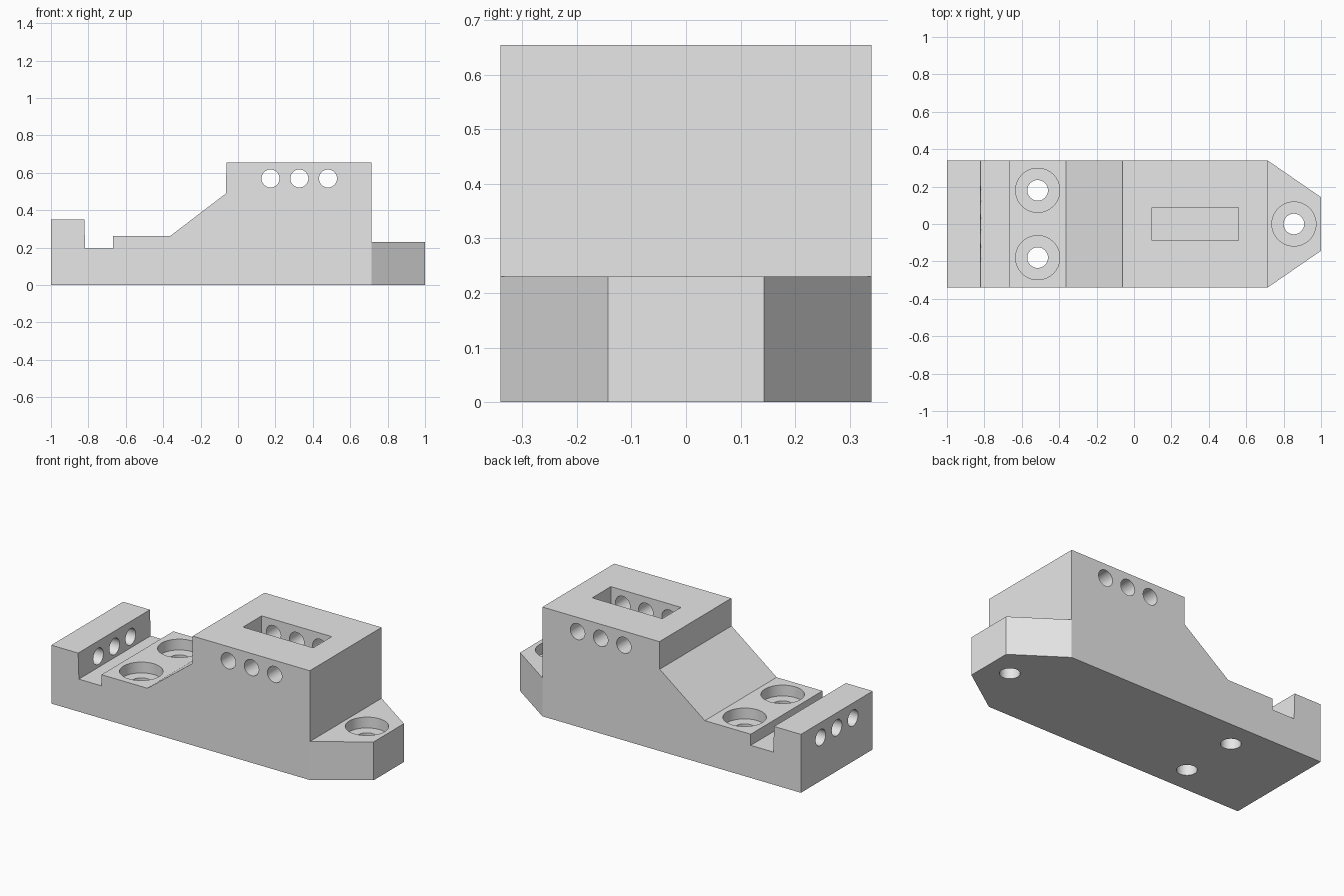
import bpy, math
from mathutils import Vector

if "Cube" in bpy.data.objects:
    bpy.data.objects.remove(bpy.data.objects["Cube"])

grey = bpy.data.materials.new("plain_grey")
grey.diffuse_color = (0.8, 0.8, 0.8, 1)
grey.use_nodes = True
grey.node_tree.nodes["Principled BSDF"].inputs["Base Color"].default_value = grey.diffuse_color


def prism(name, points, offset):
    """Extrude a planar outline along an offset vector."""
    n = len(points)
    verts = [Vector(p) for p in points]
    verts += [v + Vector(offset) for v in verts]
    faces = [tuple(range(n)), tuple(range(2 * n - 1, n - 1, -1))]
    faces += [(i, i + n, (i + 1) % n + n, (i + 1) % n) for i in range(n)]
    mesh = bpy.data.meshes.new(name)
    mesh.from_pydata(verts, [], faces)
    obj = bpy.data.objects.new(name, mesh)
    bpy.context.collection.objects.link(obj)
    bpy.context.view_layer.objects.active = obj
    bpy.ops.object.mode_set(mode='EDIT')
    bpy.ops.mesh.select_all(action='SELECT')
    bpy.ops.mesh.normals_make_consistent(inside=False)
    bpy.ops.object.mode_set(mode='OBJECT')
    return obj


def combine(target, tool, operation):
    """Apply a boolean and discard the tool."""
    mod = target.modifiers.new("cut", 'BOOLEAN')
    mod.operation, mod.solver, mod.object = operation, 'EXACT', tool
    bpy.context.view_layer.objects.active = target
    bpy.ops.object.modifier_apply(modifier=mod.name)
    bpy.data.objects.remove(tool)


def drill(target, centre, radius, depth, axis):
    rot = {'x': (0, math.pi / 2, 0), 'y': (math.pi / 2, 0, 0), 'z': (0, 0, 0)}[axis]
    bpy.ops.mesh.primitive_cylinder_add(vertices=64, radius=radius, depth=depth,
                                        location=centre, rotation=rot)
    combine(target, bpy.context.object, 'DIFFERENCE')


# Stepped body, from side profile
W = 0.34
profile = [(-1, 0), (-1, .35), (-.822, .35), (-.817, .195), (-.667, .195),
           (-.667, .262), (-.363, .262), (-.064, .49), (-.062, .655),
           (.714, .655), (.714, 0)]
body = prism("mounting_block", [(x, -W, z) for x, z in profile], (0, 2 * W, 0))

# Tapered nose
nose = prism("nose", [(.714, -W, 0), (1, -.143, 0), (1, .143, 0), (.714, W, 0)],
             (0, 0, .23))
combine(body, nose, 'UNION')

# Counterbored screw holes
for x, y, top in ((-.515, -.18, .262), (-.515, .18, .262), (.855, 0, .23)):
    drill(body, (x, y, .1), .055, 1, 'z')
    drill(body, (x, y, top - .065 + .1), .118, .2, 'z')

# Pocket in the tall block
pocket = prism("pocket", [(.095, -.088, .48), (.56, -.088, .48),
                          (.56, .088, .48), (.095, .088, .48)], (0, 0, .3))
combine(body, pocket, 'DIFFERENCE')

# Cross holes through the tall block and the end lip
for x in (.174, .328, .481):
    drill(body, (x, 0, .57), .048, 1, 'y')
for y in (-.153, 0, .153):
    drill(body, (-.92, y, .26), .048, .26, 'x')

body.data.materials.clear()
body.data.materials.append(grey)
for p in body.data.polygons:
    p.material_index = 0
bpy.ops.object.select_all(action='DESELECT')
body.select_set(True)
bpy.context.view_layer.objects.active = body
bpy.ops.object.shade_smooth_by_angle(angle=math.radians(30))
